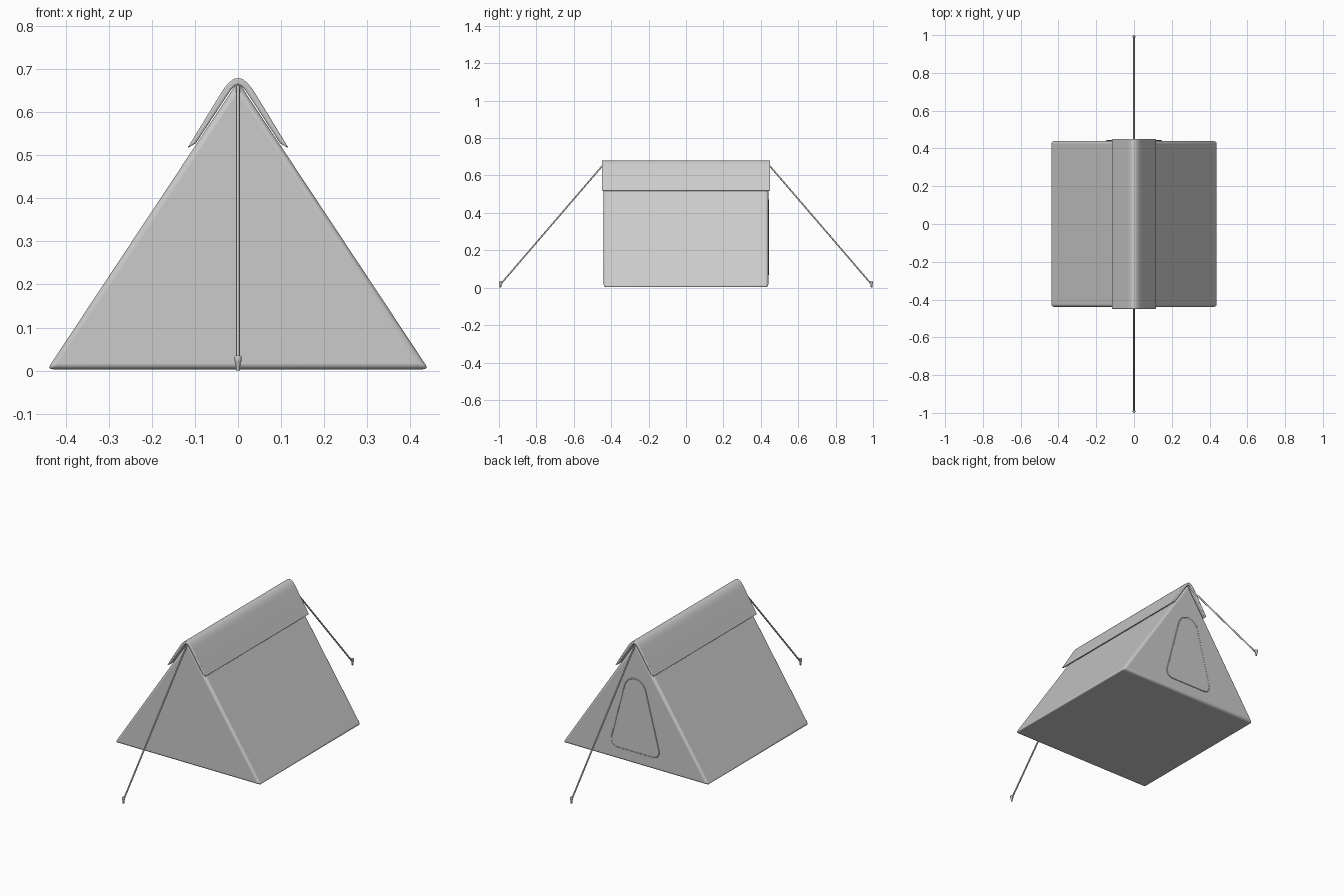
import bpy, bmesh, math
from mathutils import Vector

if "Cube" in bpy.data.objects:
    bpy.data.objects.remove(bpy.data.objects["Cube"])


def finish(bm, name, angle=40, bevel=0, segs=3):
    bmesh.ops.recalc_face_normals(bm, faces=bm.faces)
    me = bpy.data.meshes.new(name)
    bm.to_mesh(me)
    bm.free()
    ob = bpy.data.objects.new(name, me)
    bpy.context.collection.objects.link(ob)
    if bevel:
        m = ob.modifiers.new("Bevel", 'BEVEL')
        m.width, m.segments, m.limit_method = bevel, segs, 'ANGLE'
        m.angle_limit = math.radians(50)
    bpy.ops.object.select_all(action='DESELECT')
    ob.select_set(True)
    bpy.context.view_layer.objects.active = ob
    bpy.ops.object.shade_smooth_by_angle(angle=math.radians(angle))
    return ob


def prism(profile, y0, y1):
    """Extrude an xz profile from y0 to y1."""
    bm = bmesh.new()
    f = bm.faces.new([bm.verts.new((x, y0, z)) for x, z in profile])
    ext = bmesh.ops.extrude_face_region(bm, geom=[f])
    vs = [g for g in ext['geom'] if isinstance(g, bmesh.types.BMVert)]
    bmesh.ops.translate(bm, verts=vs, vec=(0, y1 - y0, 0))
    return bm


def tube(name, pts, r, cyclic=False, radii=None):
    cu = bpy.data.curves.new(name, 'CURVE')
    cu.dimensions = '3D'
    cu.bevel_depth, cu.bevel_resolution, cu.use_fill_caps = r, 3, True
    sp = cu.splines.new('POLY')
    sp.points.add(len(pts) - 1)
    for i, p in enumerate(pts):
        sp.points[i].co = (*p, 1)
        sp.points[i].radius = radii[i] if radii else 1
    sp.use_cyclic_u = cyclic
    ob = bpy.data.objects.new(name, cu)
    bpy.context.collection.objects.link(ob)
    return ob


# Tent body with soft seams
finish(prism([(-0.443, 0.003), (0.443, 0.003), (0, 0.672)], -0.44, 0.44),
       "tent_body", bevel=0.014, segs=4)

# Ridge cover draped over the peak
outer = [(0.118, 0.516), (0.040, 0.644), (0.032, 0.656), (0.022, 0.668), (0.011, 0.677)]
inner = [(0.008, 0.661), (0.016, 0.653), (0.026, 0.638), (0.098, 0.528)]
right = outer + [(0, 0.680)]
under = [(-x, z) for x, z in reversed(inner)] + [(0, 0.664)] + inner
profile = right + [(-x, z) for x, z in reversed(outer)] + under
finish(prism(profile, -0.45, 0.45), "ridge_cover", bevel=0.004, segs=3)

# Back door: rounded triangular panel with a raised zip line
bm = bmesh.new()
bm.faces.new([bm.verts.new((x, 0, z)) for x, z in
              [(-0.155, 0.07), (0.155, 0.07), (0.05, 0.47), (-0.05, 0.47)]])
bmesh.ops.bevel(bm, geom=bm.verts[:], offset=0.048, segments=6,
                profile=0.5, affect='VERTICES')
bm.faces.ensure_lookup_table()
loop = [v.co.copy() for v in bm.faces[0].verts]
bm.free()
finish(prism([(p.x, p.z) for p in loop], 0.435, 0.442), "door_panel")
tube("door_zip", [(p.x, 0.4405, p.z) for p in loop], 0.003, cyclic=True)

# Guy ropes and pegs at both ends
for s, end in ((-1, "front"), (1, "back")):
    tube(end + "_guy_rope", [(0, s * 0.44, 0.660), (0, s * 0.992, 0.018)], 0.0042)
    tube(end + "_peg", [(0, s * 0.992, z) for z in (0, 0.018, 0.022, 0.032, 0.035)],
         0.008, radii=[0.5, 0.75, 1, 1, 0.75])
